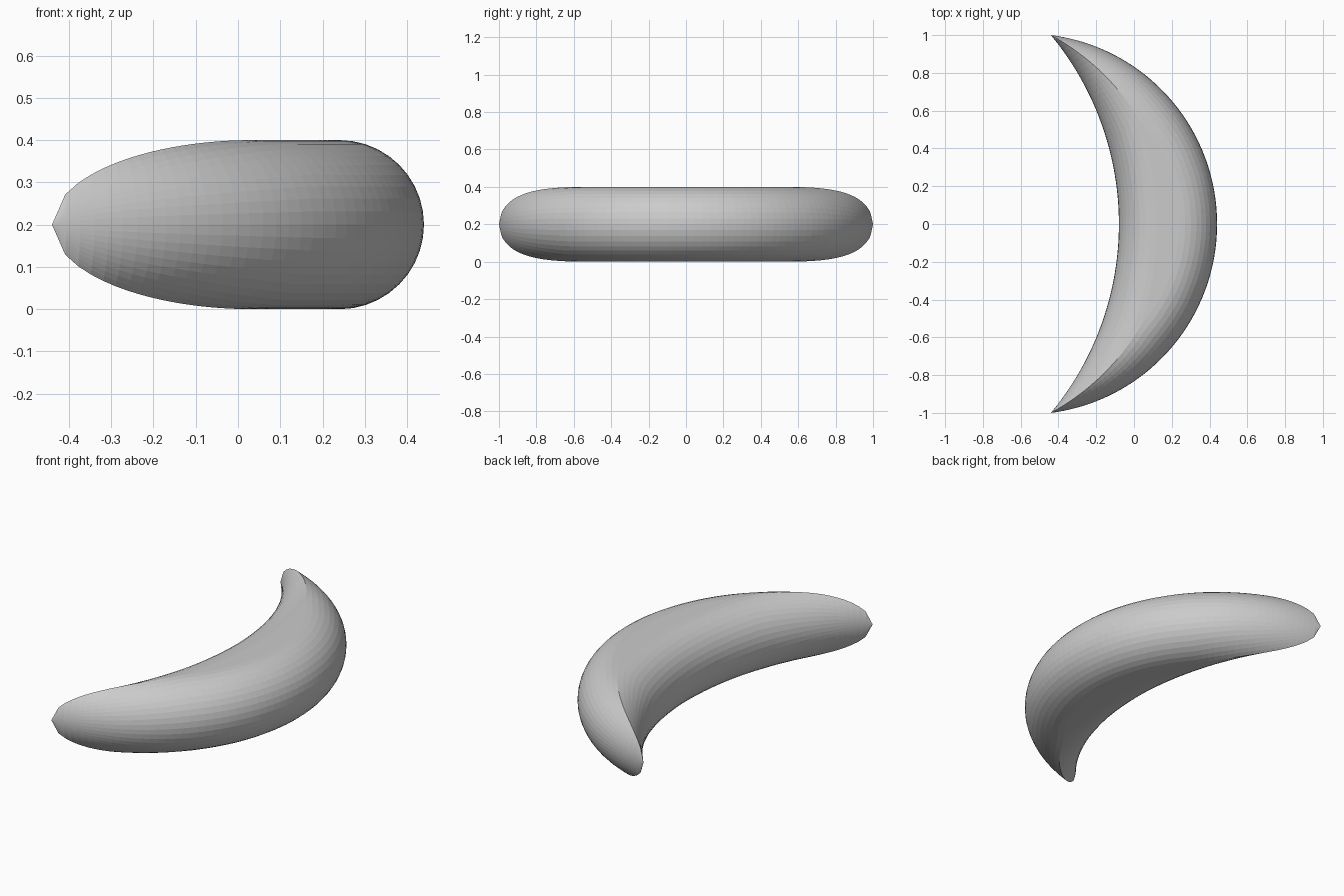
import bpy, bmesh
from math import sqrt, asin, acos, sin, cos, pi
from mathutils import Vector

if "Cube" in bpy.data.objects:
    bpy.data.objects.remove(bpy.data.objects["Cube"])

# Crescent plan: two arcs meeting at the tips, edge fully rounded
TIP_X, OUT_X, IN_X, R = -0.44, 0.44, -0.08, 0.2
STATIONS, STEPS = 72, 10


def arc(apex):
    s = apex - TIP_X
    rad = (s * s + 1) / (2 * s)
    return Vector((apex - rad, 0)), rad


c_out, r_out = arc(OUT_X)
c_in, r_in = arc(IN_X)

# Centre line equidistant from both arcs is an ellipse with the arc centres as foci
a = (r_out + r_in) / 2
f = (c_out.x - c_in.x) / 2
b = sqrt(a * a - f * f)
mid_x = (c_out.x + c_in.x) / 2
phi_max = asin(1 / b)


def half_section(m, c, rad):
    """Rounded profile from the plan edge up to the centre line: (plan point, height)."""
    direction = (m - c).normalized()
    foot = c + direction * rad
    depth = (m - foot).length
    inward = (m - foot).normalized() if depth > 1e-7 else Vector((0, 0))
    top = acos(max(0.0, 1 - depth / R))
    pts = []
    for i in range(STEPS + 1):
        t = top * i / STEPS
        pts.append((foot + inward * R * (1 - cos(t)), R * sin(t)))
    pts.append((m, R * sin(top)))
    return pts


bm = bmesh.new()
rings = []
for k in range(STATIONS + 1):
    phi = phi_max * (2 * k / STATIONS - 1)
    m = Vector((mid_x + a * cos(phi), b * sin(phi)))
    outer = half_section(m, c_out, r_out)
    inner = half_section(m, c_in, r_in)
    upper = outer + inner[-2::-1]
    loop = [(p, R + h) for p, h in upper] + [(p, R - h) for p, h in upper[-2:0:-1]]
    rings.append([bm.verts.new((p.x, p.y, z)) for p, z in loop])

n = len(rings[0])
for r0, r1 in zip(rings, rings[1:]):
    for j in range(n):
        bm.faces.new((r0[j], r0[(j + 1) % n], r1[(j + 1) % n], r1[j]))

# Collapse the tips and the coincident crease points
bmesh.ops.remove_doubles(bm, verts=bm.verts, dist=1e-5)
bmesh.ops.recalc_face_normals(bm, faces=bm.faces)
mesh = bpy.data.meshes.new("crescent")
bm.to_mesh(mesh)
bm.free()
obj = bpy.data.objects.new("crescent", mesh)
bpy.context.collection.objects.link(obj)
